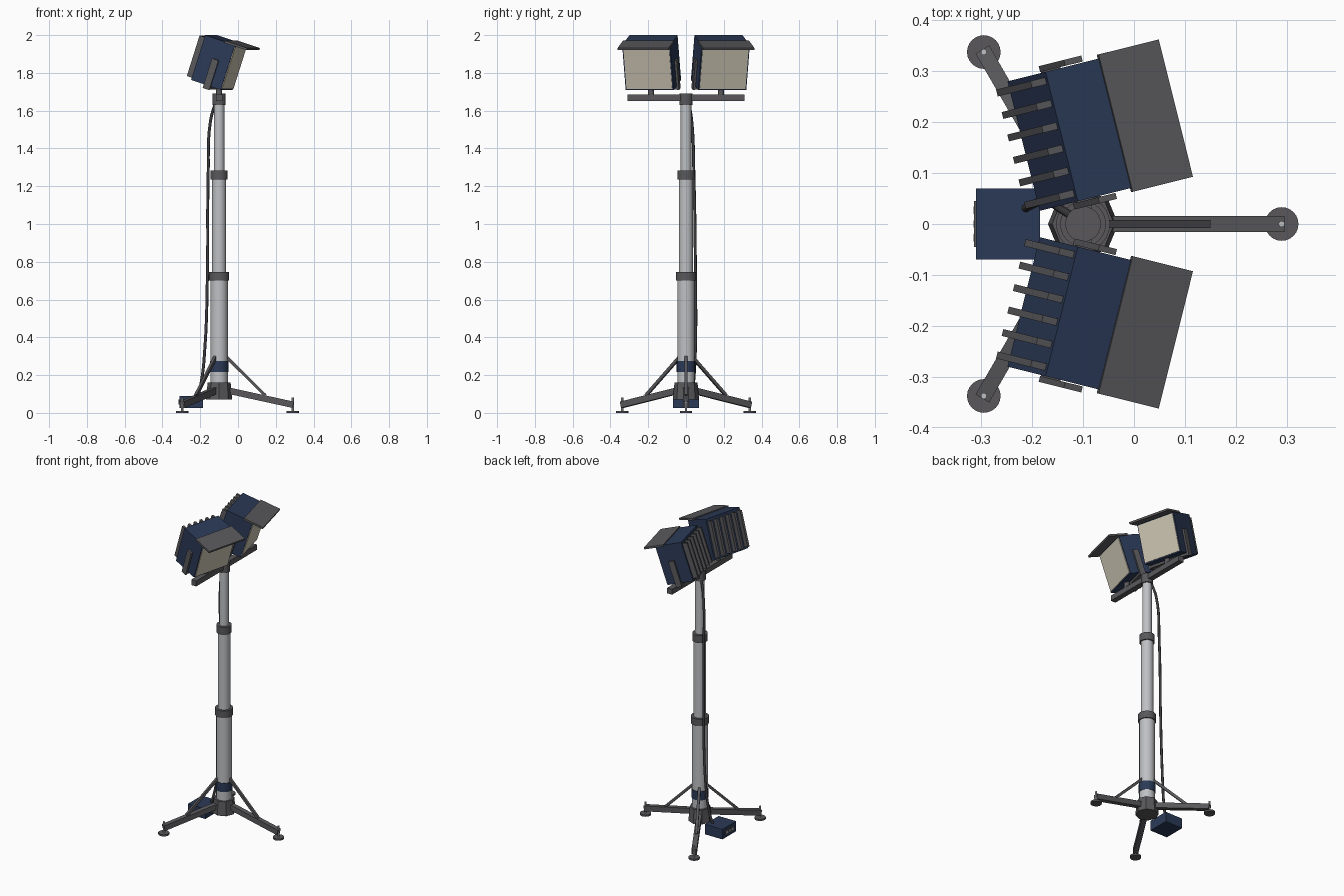
import bpy, bmesh
from math import radians, atan2
from mathutils import Matrix, Vector

cube = bpy.data.objects.get("Cube")
if cube:
    bpy.data.objects.remove(cube, do_unlink=True)


def material(name, rgb):
    m = bpy.data.materials.new(name)
    m.use_nodes = True
    m.diffuse_color = (*rgb, 1)
    m.node_tree.nodes["Principled BSDF"].inputs["Base Color"].default_value = (*rgb, 1)
    return m


NAVY = material("navy paint", (0.024, 0.042, 0.095))
DARK = material("dark grey metal", (0.10, 0.097, 0.105))
LIGHT = material("light grey metal", (0.52, 0.53, 0.55))
CREAM = material("cream lens", (0.62, 0.57, 0.46))
RUBBER = material("black rubber", (0.045, 0.045, 0.05))

MAST = Matrix.Translation((-0.1, 0, 0))


def finish(name, bm, matrix, mat, smooth=False):
    mesh = bpy.data.meshes.new(name)
    bm.to_mesh(mesh)
    bm.free()
    mesh.transform(matrix)
    mesh.materials.append(mat)
    ob = bpy.data.objects.new(name, mesh)
    bpy.context.collection.objects.link(ob)
    if smooth:
        bpy.ops.object.select_all(action='DESELECT')
        ob.select_set(True)
        bpy.context.view_layer.objects.active = ob
        bpy.ops.object.shade_smooth_by_angle(angle=radians(35))
    return ob


def box(name, size, centre, mat, matrix=Matrix()):
    bm = bmesh.new()
    bmesh.ops.create_cube(bm, size=1)
    bmesh.ops.scale(bm, vec=size, verts=bm.verts)
    bmesh.ops.translate(bm, vec=centre, verts=bm.verts)
    return finish(name, bm, matrix, mat)


def tube(name, r1, r2, z1, z2, mat, matrix=MAST, sides=24, smooth=True):
    bm = bmesh.new()
    bmesh.ops.create_cone(bm, cap_ends=True, segments=sides, radius1=r1, radius2=r2, depth=z2 - z1)
    bmesh.ops.translate(bm, vec=(0, 0, (z1 + z2) / 2), verts=bm.verts)
    return finish(name, bm, matrix, mat, smooth)


def beam(name, start, end, width, height, mat, matrix):
    # Square bar in the local xz plane
    a, b = Vector(start), Vector(end)
    d = b - a
    turn = Matrix.Rotation(-atan2(d.z, d.x), 4, 'Y')
    place = matrix @ Matrix.Translation((a + b) / 2) @ turn
    return box(name, (d.length, width, height), (0, 0, 0), mat, place)


# Telescopic mast
tube("lower_mast", 0.046, 0.046, 0.13, 0.72, LIGHT)
tube("middle_mast", 0.037, 0.037, 0.70, 1.26, LIGHT)
tube("upper_mast", 0.028, 0.028, 1.24, 1.66, LIGHT)
tube("lower_collar", 0.053, 0.053, 0.70, 0.745, DARK)
tube("upper_collar", 0.045, 0.045, 1.235, 1.283, DARK)
tube("mast_band", 0.049, 0.049, 0.217, 0.275, NAVY)
tube("mast_cap", 0.035, 0.035, 1.63, 1.69, DARK)
tube("base_hub", 0.069, 0.061, 0.07, 0.16, DARK, sides=8, smooth=False)

# Tripod legs, braces and feet
for i in range(3):
    around = MAST @ Matrix.Rotation(radians(120 * i), 4, 'Z')
    beam(f"leg_{i}", (0.03, 0, 0.122), (0.392, 0, 0.043), 0.031, 0.034, DARK, around)
    beam(f"brace_{i}", (0.04, 0, 0.295), (0.245, 0, 0.092), 0.016, 0.016, DARK, around)
    foot = around @ Matrix.Translation((0.39, 0, 0))
    tube(f"foot_{i}", 0.033, 0.033, 0, 0.011, DARK, foot)
    tube(f"foot_pin_{i}", 0.006, 0.006, 0.01, 0.082, LIGHT, foot, sides=10)

# Crossbar
box("crossbar", (0.035, 0.62, 0.035), (-0.1, 0, 1.668), DARK)

# Lamp heads, local x forward and z up
DEPTH, WIDTH, HEIGHT = 0.17, 0.262, 0.25
for side, label in ((1, "back"), (-1, "front")):
    head = (Matrix.Translation((-0.101, 0.182 * side, 1.855))
            @ Matrix.Rotation(radians(14 * side), 4, 'Z')
            @ Matrix.Rotation(radians(18), 4, 'Y'))
    box(f"{label}_lamp_body", (DEPTH, WIDTH, HEIGHT), (0, 0, 0), NAVY, head)
    box(f"{label}_lamp_lens", (0.008, 0.25, 0.232), (DEPTH / 2, 0, -0.002), CREAM, head)
    box(f"{label}_lamp_visor", (0.128, 0.278, 0.012), (0.092, 0, HEIGHT / 2), DARK, head)
    for i in range(6):
        box(f"{label}_fin_{i}", (0.034, 0.014, 0.225),
            (-DEPTH / 2 - 0.014, (i - 2.5) * 0.0455, 0), DARK, head)
    for s in (-1, 1):
        box(f"{label}_yoke_arm_{s}", (0.037, 0.012, 0.165), (0.01, 0.139 * s, -0.062), DARK, head)
    box(f"{label}_yoke_base", (0.037, 0.285, 0.014), (0.01, 0, -0.133), DARK, head)
    tube(f"{label}_lamp_post", 0.016, 0.016, 1.67, 1.735, DARK,
         Matrix.Translation((-0.1, 0.185 * side, 0)), sides=12)

# Control box with socket panel
box("control_box", (0.125, 0.14, 0.065), (-0.2475, 0, 0.0575), NAVY)
box("socket_panel", (0.006, 0.09, 0.026), (-0.311, 0, 0.058), DARK)
for i in range(3):
    box(f"socket_{i}", (0.004, 0.014, 0.012), (-0.313, (i - 1) * 0.027, 0.058), LIGHT)

# Power cable
curve = bpy.data.curves.new("power_cable", 'CURVE')
curve.dimensions = '3D'
curve.bevel_depth = 0.008
curve.bevel_resolution = 2
curve.resolution_u = 6
path = [(-0.12, 0.015, 1.64), (-0.145, 0.03, 1.55), (-0.158, 0.042, 1.25),
        (-0.162, 0.05, 0.73), (-0.175, 0.05, 0.35), (-0.195, 0.04, 0.16), (-0.215, 0.03, 0.08)]
spline = curve.splines.new('BEZIER')
spline.bezier_points.add(len(path) - 1)
for p, co in zip(spline.bezier_points, path):
    p.co = co
    p.handle_left_type = p.handle_right_type = 'AUTO'
curve.materials.append(RUBBER)
cable = bpy.data.objects.new("power_cable", curve)
bpy.context.collection.objects.link(cable)
